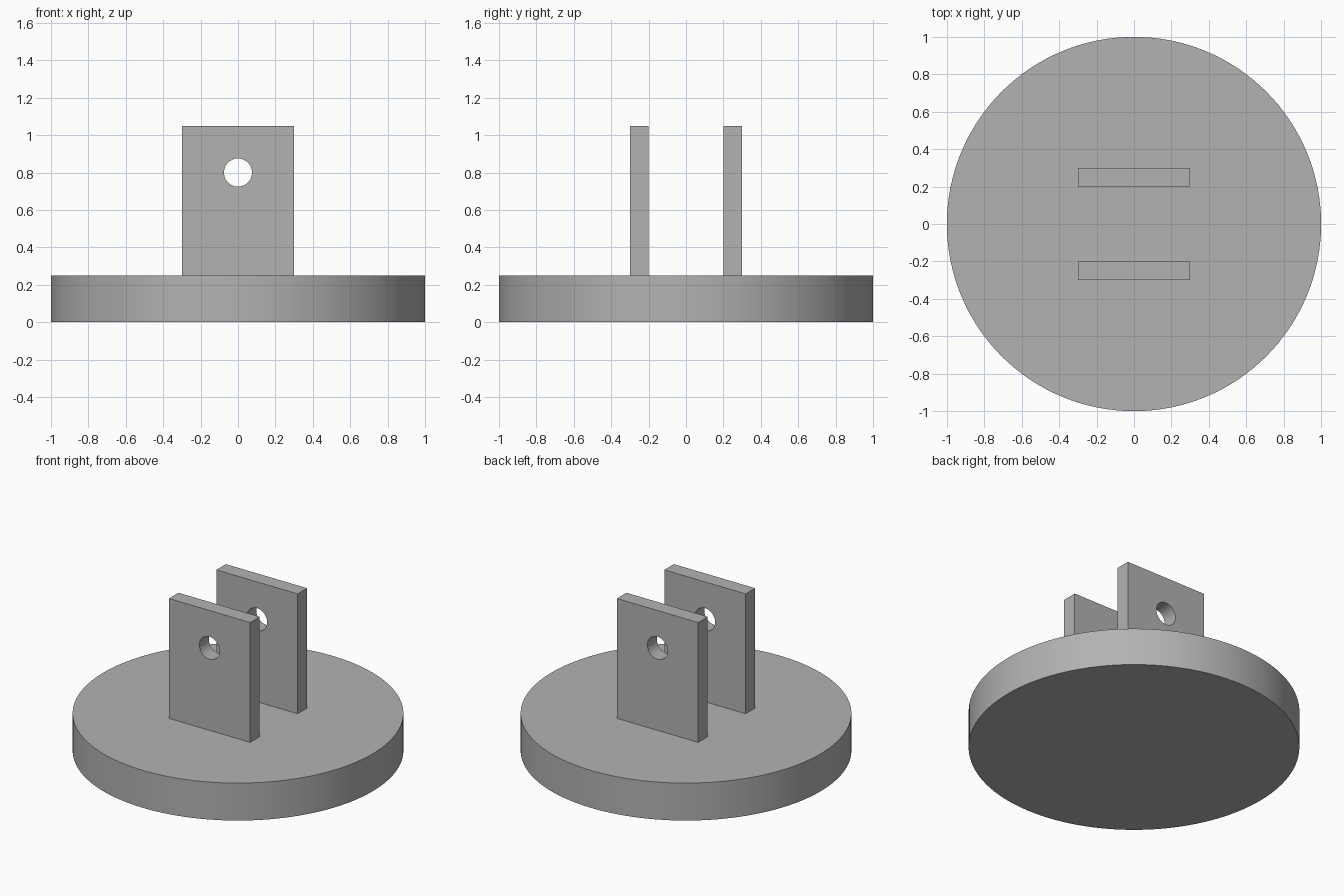
import bpy
import bmesh
import math
from mathutils import Matrix

cube = bpy.data.objects.get("Cube")
if cube:
    bpy.data.objects.remove(cube, do_unlink=True)

BASE_HEIGHT = 0.25
LUG_HALF_WIDTH = 0.3
LUG_TOP = 1.05
LUG_THICKNESS = 0.1
LUG_OFFSET = 0.25
HOLE_HEIGHT = 0.8
HOLE_RADIUS = 0.075

# Single plain grey
grey = bpy.data.materials.new("plain grey")
grey.use_nodes = True
colour = (0.45, 0.45, 0.45, 1)
grey.diffuse_color = colour
grey.node_tree.nodes["Principled BSDF"].inputs["Base Color"].default_value = colour


def finish(name, bm):
    """Turn a bmesh into a shaded object."""
    bmesh.ops.recalc_face_normals(bm, faces=bm.faces)
    mesh = bpy.data.meshes.new(name)
    bm.to_mesh(mesh)
    bm.free()
    mesh.materials.append(grey)
    obj = bpy.data.objects.new(name, mesh)
    bpy.context.collection.objects.link(obj)
    bpy.ops.object.select_all(action="DESELECT")
    obj.select_set(True)
    bpy.context.view_layer.objects.active = obj
    bpy.ops.object.shade_smooth_by_angle(angle=math.radians(30))
    return obj


def add_loop(bm, points, y):
    """Add a closed loop of edges in the upright plane at y."""
    verts = [bm.verts.new((x, y, z)) for x, z in points]
    return [bm.edges.new((a, b)) for a, b in zip(verts, verts[1:] + verts[:1])]


# Round base
bm = bmesh.new()
bmesh.ops.create_cone(bm, cap_ends=True, segments=128, radius1=1, radius2=1,
                      depth=BASE_HEIGHT,
                      matrix=Matrix.Translation((0, 0, BASE_HEIGHT / 2)))
finish("round_base", bm)


# Upright lugs, each a rectangular profile with a pin hole, extruded in depth
def build_lug(name, y_centre):
    w = LUG_HALF_WIDTH
    outline = [(-w, BASE_HEIGHT), (w, BASE_HEIGHT), (w, LUG_TOP), (-w, LUG_TOP)]
    steps = 48
    angles = [math.tau * i / steps for i in range(steps)]
    hole = [(HOLE_RADIUS * math.cos(a), HOLE_HEIGHT + HOLE_RADIUS * math.sin(a))
            for a in angles]
    bm = bmesh.new()
    y = y_centre - LUG_THICKNESS / 2
    edges = add_loop(bm, outline, y) + add_loop(bm, hole, y)
    bmesh.ops.triangle_fill(bm, edges=edges, use_beauty=True, normal=(0, -1, 0))
    extruded = bmesh.ops.extrude_face_region(bm, geom=bm.faces[:],
                                             use_keep_orig=True)
    moved = [v for v in extruded["geom"] if isinstance(v, bmesh.types.BMVert)]
    bmesh.ops.translate(bm, verts=moved, vec=(0, LUG_THICKNESS, 0))
    finish(name, bm)


build_lug("front_lug", -LUG_OFFSET)
build_lug("back_lug", LUG_OFFSET)
